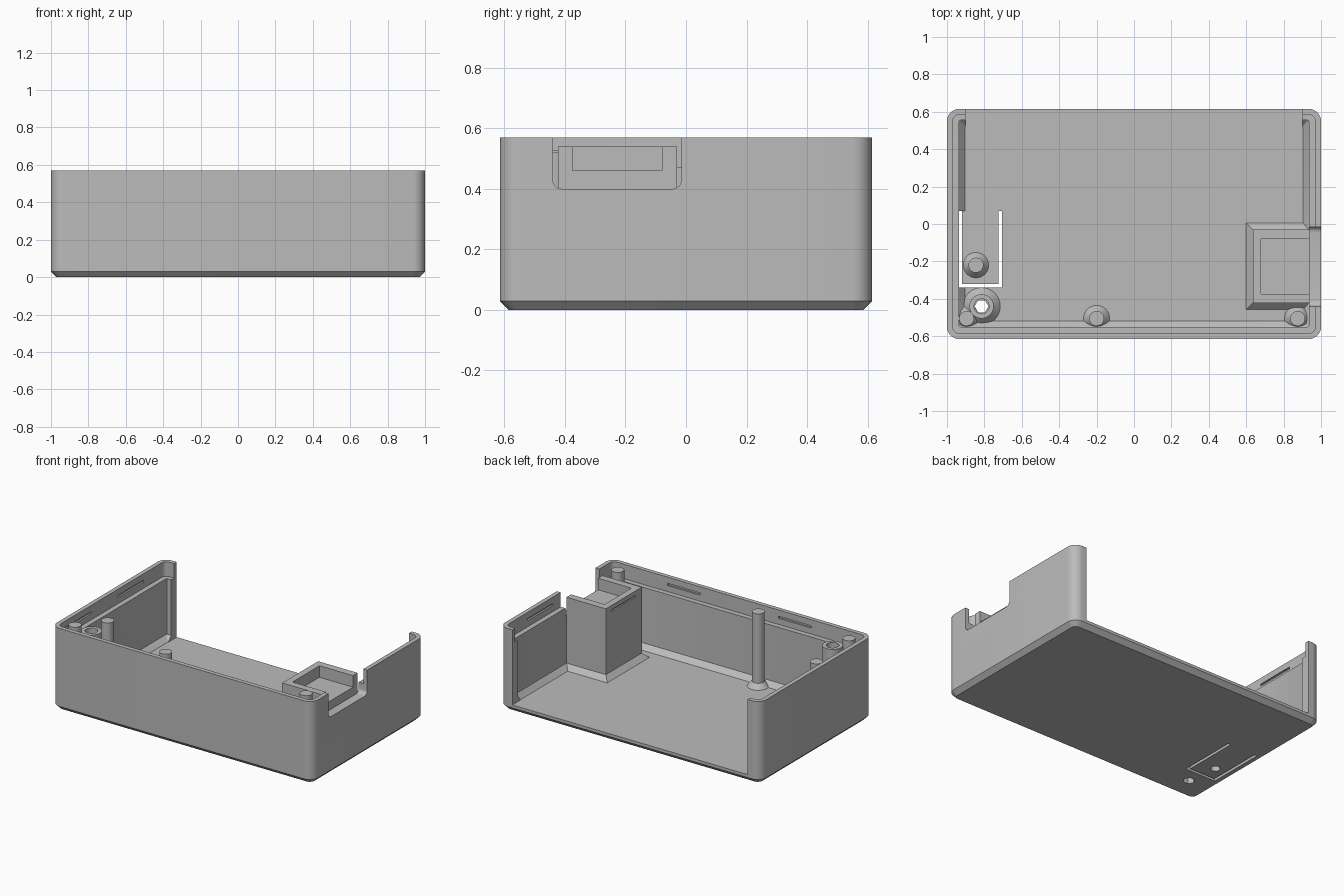
import bpy, bmesh, math
from mathutils import Matrix, Vector

if "Cube" in bpy.data.objects:
    bpy.data.objects.remove(bpy.data.objects["Cube"])

grey = bpy.data.materials.new("light_grey_plastic")
grey.use_nodes = True
grey.diffuse_color = (0.5, 0.5, 0.5, 1)
grey.node_tree.nodes["Principled BSDF"].inputs["Base Color"].default_value = (0.5, 0.5, 0.5, 1)

FLOOR, TOP, FILLET = 0.05, 0.57, 0.035


def finish(name, bm):
    bmesh.ops.recalc_face_normals(bm, faces=bm.faces)
    mesh = bpy.data.meshes.new(name)
    bm.to_mesh(mesh)
    bm.free()
    mesh.materials.append(grey)
    obj = bpy.data.objects.new(name, mesh)
    bpy.context.collection.objects.link(obj)
    return obj


def stack(name, rings):
    """Closed solid skinned through rings of points, bottom to top."""
    bm = bmesh.new()
    loops = [[bm.verts.new(p) for p in ring] for ring in rings]
    n = len(loops[0])
    for low, high in zip(loops, loops[1:]):
        for i in range(n):
            j = (i + 1) % n
            bm.faces.new((low[i], low[j], high[j], high[i]))
    bm.faces.new(loops[0][::-1])
    bm.faces.new(loops[-1])
    return finish(name, bm)


def tray(name, hx, y0, y1, radius, levels, steps=8):
    """Rounded rectangle prism; levels are (z, inset)."""
    rings = []
    for z, inset in levels:
        r = max(radius - inset, 0.004)
        x, lo, hi = hx - inset - r, y0 + inset + r, y1 - inset - r
        ring = []
        for k, (cx, cy) in enumerate([(x, hi), (-x, hi), (-x, lo), (x, lo)]):
            for s in range(steps + 1):
                a = (k + s / steps) * math.pi / 2
                ring.append((cx + r * math.cos(a), cy + r * math.sin(a), z))
        rings.append(ring)
    return stack(name, rings)


def turned(name, x, y, profile, sides=32):
    """Round solid; profile is (radius, z)."""
    turn = [2 * math.pi * i / sides for i in range(sides)]
    return stack(name, [[(x + r * math.cos(a), y + r * math.sin(a), z) for a in turn]
                        for r, z in profile])


def box(name, x0, x1, y0, y1, z0, z1, round_bottom=0):
    bm = bmesh.new()
    size = Vector((x1 - x0, y1 - y0, z1 - z0))
    mid = Vector((x0 + x1, y0 + y1, z0 + z1)) / 2
    bmesh.ops.create_cube(bm, size=1, matrix=Matrix.Translation(mid) @ Matrix.Diagonal((*size, 1)))
    if round_bottom:
        edges = [e for e in bm.edges if all(v.co.z < mid.z for v in e.verts)
                 and abs(e.verts[0].co.x - e.verts[1].co.x) > 0.01]
        bmesh.ops.bevel(bm, geom=edges, offset=round_bottom, segments=6,
                        affect='EDGES', profile=0.5)
    return finish(name, bm)


def cut(obj, *cutters):
    bpy.context.view_layer.objects.active = obj
    for cutter in cutters:
        mod = obj.modifiers.new("cut", 'BOOLEAN')
        mod.operation, mod.solver, mod.object = 'DIFFERENCE', 'EXACT', cutter
        bpy.ops.object.modifier_apply(modifier=mod.name)
        bpy.data.objects.remove(cutter)


# Outer shell, then the cavity, the lid rebate and the open back
shell = tray("case_shell", 1, -0.615, 0.615, 0.065,
             [(0, 0.03), (0.03, 0), (TOP, 0)])
cut(shell,
    tray("cavity", 0.935, -0.55, 0.555, 0.008,
         [(FLOOR, FILLET - 0.003), (FLOOR + FILLET, 0), (0.7, 0)], 2),
    tray("lid_rebate", 0.97, -0.585, 0.585, 0.035, [(0.47, 0), (0.7, 0)]),
    box("open_back", -0.9, 0.9, 0.48, 0.7, FLOOR, 0.7),
    box("port_notch", 0.9, 1.1, -0.44, -0.015, 0.4, 0.7, 0.03))

# Snap grooves inside the lid rebate
grooves = [(-0.982, -0.96, -0.5, -0.22), (-0.982, -0.96, 0.07, 0.35),
           (0.96, 0.982, 0.07, 0.35),
           (-0.55, -0.3, -0.597, -0.57), (0.3, 0.55, -0.597, -0.57)]
for g in grooves:
    cut(shell, box("groove", *g, 0.512, 0.527))

# Flexible button flap: U-shaped slit through the floor
cut(shell,
    box("flap_clearance", -0.938, -0.88, -0.34, 0.07, FLOOR, 0.15),
    box("slit_outer", -0.94, -0.92, -0.34, 0.07, -0.1, 0.12),
    box("slit_inner", -0.725, -0.705, -0.34, 0.07, -0.1, 0.12),
    box("slit_end", -0.93, -0.71, -0.34, -0.32, -0.1, 0.12),
    turned("button_dimple", -0.845, -0.22, [(0.03, -0.1), (0.03, 0.035)]),
    turned("screw_hole", -0.815, -0.44, [(0.037, -0.1), (0.037, 0.2)], 6))


def post(name, x, y, r, flare, top):
    return turned(name, x, y, [(flare, FLOOR - 0.01), (flare, FLOOR),
                               (r, FLOOR + FILLET), (r, top)])


# Posts and screw boss
parts = [shell,
         post("button_post", -0.845, -0.22, 0.04, 0.068, 0.5),
         post("front_post", -0.2, -0.505, 0.04, 0.07, 0.565),
         post("right_corner_post", 0.875, -0.505, 0.04, 0.07, 0.565),
         post("left_corner_post", -0.895, -0.505, 0.04, 0.07, 0.565)]
boss = post("screw_boss", -0.815, -0.44, 0.065, 0.1, 0.52)
cut(boss, turned("boss_bore", -0.815, -0.44, [(0.04, -0.1), (0.04, 0.7)]))
parts.append(boss)

# Port bracket: solid pedestal with a pocket open towards the notch
bracket = box("port_bracket", 0.635, 0.937, -0.423, -0.03, FLOOR - 0.01, 0.54)
cut(bracket,
    box("pocket", 0.68, 1.1, -0.375, -0.08, 0.46, 0.7),
    box("bracket_groove", 0.6, 0.645, -0.36, -0.09, 0.497, 0.509))
parts.append(bracket)


def rect(x0, x1, y0, y1, z):
    return [(x0, y0, z), (x1, y0, z), (x1, y1, z), (x0, y1, z)]


skirt = stack("bracket_skirt", [rect(0.6, 0.96, -0.458, 0.005, FLOOR - 0.005),
                                rect(0.6, 0.96, -0.458, 0.005, FLOOR),
                                rect(0.636, 0.96, -0.422, -0.031, FLOOR + FILLET)])
parts.append(skirt)

# Smooth the round faces, keep the corners crisp
bpy.ops.object.select_all(action='DESELECT')
for p in parts:
    p.select_set(True)
bpy.context.view_layer.objects.active = shell
bpy.ops.object.shade_smooth_by_angle(angle=math.radians(30))
